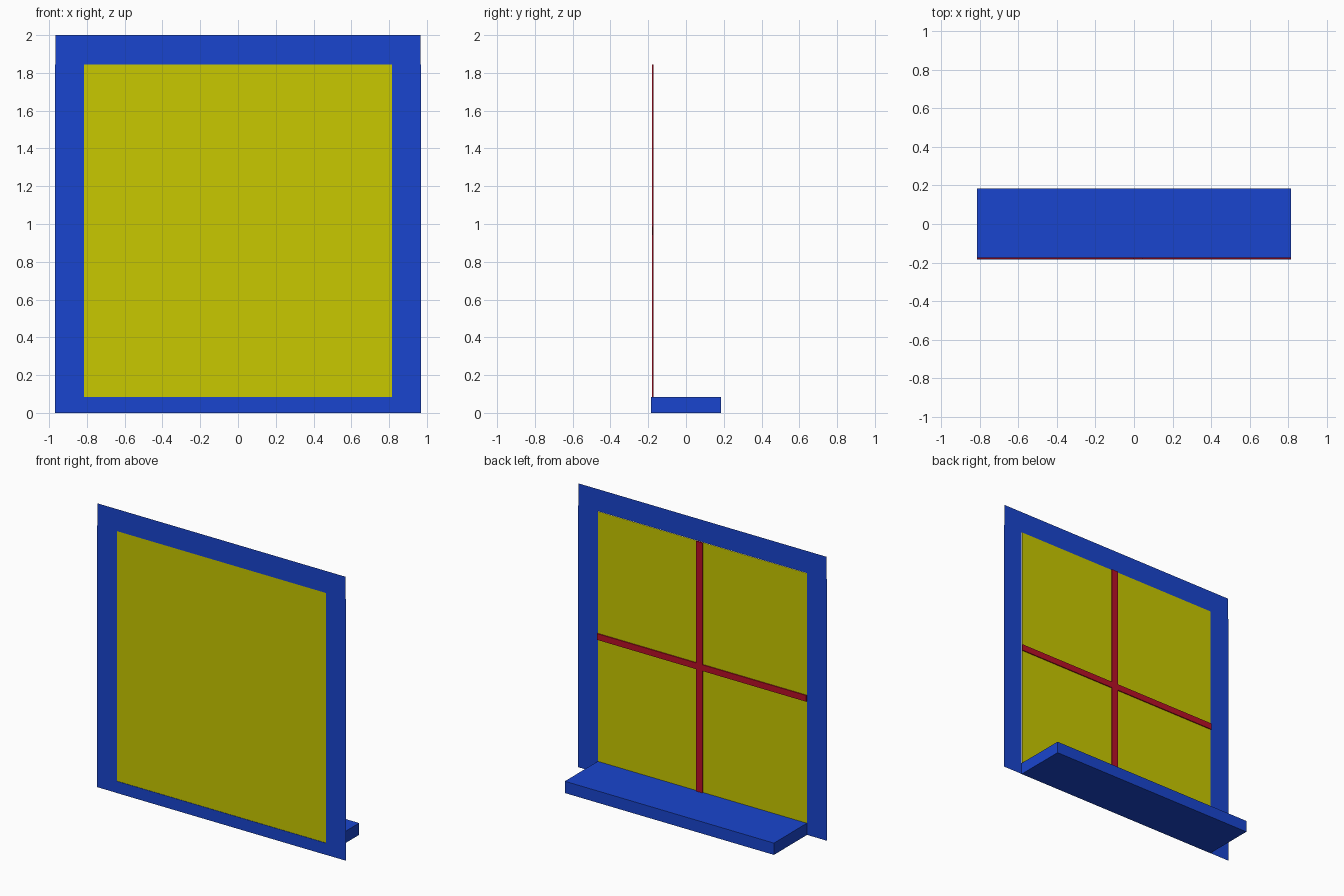
import bpy
import bmesh

if "Cube" in bpy.data.objects:
    bpy.data.objects.remove(bpy.data.objects["Cube"])


def material(name, rgb):
    m = bpy.data.materials.new(name)
    m.diffuse_color = (*rgb, 1.0)
    m.use_nodes = True
    m.node_tree.nodes["Principled BSDF"].inputs["Base Color"].default_value = m.diffuse_color
    return m


BLUE = material("blue_paint", (0.01, 0.06, 0.62))
YELLOW = material("yellow_glass", (0.58, 0.58, 0.0))
RED = material("red_paint", (0.48, 0.005, 0.02))


def finish(name, bm, mat):
    mesh = bpy.data.meshes.new(name)
    bm.to_mesh(mesh)
    bm.free()
    mesh.materials.append(mat)
    ob = bpy.data.objects.new(name, mesh)
    bpy.context.collection.objects.link(ob)
    return ob


def box(name, x0, x1, y0, y1, z0, z1, mat):
    bm = bmesh.new()
    bmesh.ops.create_cube(bm, size=1.0)
    for v in bm.verts:
        v.co.x = x1 if v.co.x > 0 else x0
        v.co.y = y1 if v.co.y > 0 else y0
        v.co.z = z1 if v.co.z > 0 else z0
    return finish(name, bm, mat)


def panel(name, x0, x1, y, z0, z1, mat):
    # Flat upright sheet facing the front
    bm = bmesh.new()
    bm.faces.new([bm.verts.new((x, y, z))
                  for x, z in ((x0, z0), (x1, z0), (x1, z1), (x0, z1))])
    return finish(name, bm, mat)


INNER, OUTER = 0.815, 0.969
SILL_TOP, HEAD, TOP = 0.083, 1.845, 2.0
MID_Z = (SILL_TOP + HEAD) / 2

# Deep sill
box("sill", -INNER, INNER, -0.185, 0.185, 0.0, SILL_TOP, BLUE)

# Flat casing: two sides and a head
panel("casing_left", -OUTER, -INNER, -0.184, 0.0, HEAD, BLUE)
panel("casing_right", INNER, OUTER, -0.184, 0.0, HEAD, BLUE)
panel("casing_head", -0.966, 0.966, -0.184, HEAD, TOP, BLUE)

# Glass sheet
panel("glass", -INNER, INNER, -0.182, SILL_TOP, HEAD, YELLOW)

# Glazing bars on the back of the glass
box("bar_horizontal", -INNER, INNER, -0.181, -0.174, MID_Z - 0.022, MID_Z + 0.022, RED)
box("bar_vertical", -0.006, 0.044, -0.181, -0.173, SILL_TOP, HEAD, RED)
